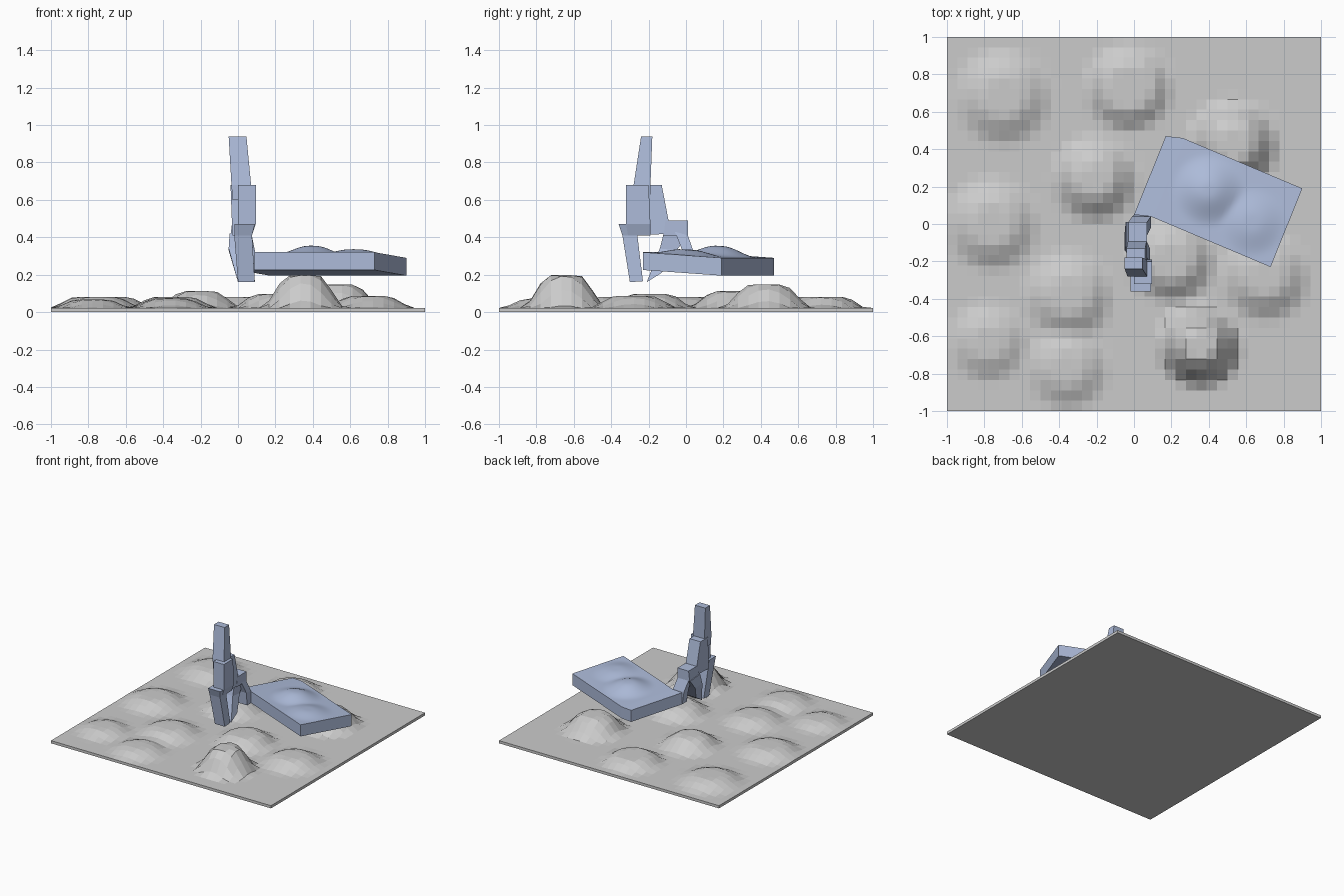
import bpy, bmesh, math

if "Cube" in bpy.data.objects:
    bpy.data.objects.remove(bpy.data.objects["Cube"])

blue = bpy.data.materials.new("pale_blue")
blue.diffuse_color = (0.42, 0.50, 0.70, 1)
blue.use_nodes = True
blue.node_tree.nodes["Principled BSDF"].inputs["Base Color"].default_value = blue.diffuse_color


def finish(name, bm, mat=None):
    bmesh.ops.recalc_face_normals(bm, faces=bm.faces)
    me = bpy.data.meshes.new(name)
    bm.to_mesh(me)
    bm.free()
    ob = bpy.data.objects.new(name, me)
    bpy.context.collection.objects.link(ob)
    if mat:
        me.materials.append(mat)
    return ob


def relief(name, us, vs, point, top, bottom, mat=None):
    """Closed slab: grid of top heights over a matching lower grid."""
    bm = bmesh.new()
    layers = []
    for h in (top, bottom):
        layers.append([[bm.verts.new((*point(u, v), h(u, v))) for v in vs] for u in us])
    nu, nv = len(us) - 1, len(vs) - 1
    for g in layers:
        for i in range(nu):
            for j in range(nv):
                bm.faces.new((g[i][j], g[i + 1][j], g[i + 1][j + 1], g[i][j + 1]))
    ring = [(i, 0) for i in range(nu)] + [(nu, j) for j in range(nv)]
    ring += [(i, nv) for i in range(nu, 0, -1)] + [(0, j) for j in range(nv, 0, -1)]
    for a, b in zip(ring, ring[1:] + ring[:1]):
        t, l = layers
        bm.faces.new((t[a[0]][a[1]], t[b[0]][b[1]], l[b[0]][b[1]], l[a[0]][a[1]]))
    return finish(name, bm, mat)


def mound(d, h, r, flat):
    t = min(1, max(0, (r - d) / (r - flat)))
    return h * t * t * (3 - 2 * t)


# Ground plate with mounds: x, y, height, radius, flat radius
mounds = [(-0.70, 0.68, 0.06, 0.27, 0.10), (-0.03, 0.73, 0.06, 0.24, 0.12),
          (-0.21, 0.24, 0.09, 0.24, 0.08), (-0.76, 0.00, 0.06, 0.26, 0.10),
          (0.53, 0.43, 0.125, 0.25, 0.09), (0.20, -0.19, 0.075, 0.24, 0.10),
          (0.70, -0.28, 0.065, 0.25, 0.09), (0.35, -0.65, 0.175, 0.23, 0.08),
          (-0.35, -0.38, 0.06, 0.25, 0.09), (-0.78, -0.63, 0.045, 0.22, 0.08),
          (-0.36, -0.77, 0.05, 0.23, 0.08)]


def ground_height(x, y):
    return 0.022 + max(mound(math.hypot(x - a, y - b), h, r, f) for a, b, h, r, f in mounds)


N = 36
axis = [-1 + 2 * i / N for i in range(N + 1)]
relief("ground", axis, axis, lambda x, y: (x, y), ground_height, lambda x, y: 0)

# Tilted slab with two soft swellings
corners = [(0.0, 0.05), (0.09, 0.04), (0.73, -0.23)]


def slab_point(u, v):
    i = 0 if u < 1 else 1
    (ax, ay), (bx, by) = corners[i], corners[i + 1]
    t = u - i
    return ax + (bx - ax) * t + 0.17 * v, ay + (by - ay) * t + 0.42 * v


def slab_top(u, v):
    x, y = slab_point(u, v)
    swell = max(mound(math.hypot(x - 0.40, y - 0.18), 0.05, 0.20, 0.02),
                mound(math.hypot(x - 0.63, y - 0.01), 0.026, 0.19, 0.03))
    return 0.32 - 0.03 * v + swell


slab = relief("slab", [0, 0.5] + [1 + i / 32 for i in range(33)], [i / 24 for i in range(25)],
              slab_point, slab_top, lambda u, v: 0.225 - 0.03 * v, blue)
bpy.context.view_layer.objects.active = slab
slab.select_set(True)
bpy.ops.object.shade_smooth_by_angle(angle=math.radians(40))


def limb(name, sections):
    """Faceted block lofted through (front y, z, back y, z, left x, right x)."""
    bm = bmesh.new()
    rings = [[bm.verts.new(c) for c in ((l, a, za), (r, a, za), (r, b, zb), (l, b, zb))]
             for a, za, b, zb, l, r in sections]
    for p, q in zip(rings, rings[1:]):
        for k in range(4):
            m = (k + 1) % 4
            bm.faces.new((p[k], p[m], q[m], q[k]))
    bm.faces.new(rings[0])
    bm.faces.new(rings[-1])
    return finish(name, bm, blue)


# Upright jointed stand beside the slab
limb("post", [(-0.24, 0.94, -0.18, 0.94, -0.05, 0.045),
              (-0.28, 0.68, -0.19, 0.68, -0.035, 0.07),
              (-0.28, 0.60, -0.19, 0.60, -0.03, 0.07)])
limb("front_upper_leg", [(-0.32, 0.68, -0.20, 0.68, 0.0, 0.095),
                         (-0.32, 0.47, -0.19, 0.47, 0.0, 0.095),
                         (-0.31, 0.41, -0.19, 0.41, -0.015, 0.075)])
limb("front_lower_leg", [(-0.36, 0.47, -0.27, 0.47, -0.02, 0.09),
                         (-0.34, 0.41, -0.26, 0.41, -0.02, 0.075),
                         (-0.30, 0.16, -0.23, 0.165, 0.0, 0.09)])
limb("rear_upper_leg", [(-0.23, 0.68, -0.13, 0.68, -0.04, 0.06),
                        (-0.25, 0.41, -0.08, 0.42, -0.03, 0.07)])
limb("knee", [(-0.11, 0.49, 0.01, 0.49, -0.03, 0.07),
              (-0.12, 0.41, 0.01, 0.41, -0.04, 0.07)])
limb("rear_lower_leg", [(-0.12, 0.42, 0.01, 0.41, -0.045, 0.05),
                        (-0.14, 0.34, -0.05, 0.33, -0.05, 0.05),
                        (-0.21, 0.16, -0.13, 0.21, 0.0, 0.085)])
limb("slab_link", [(-0.06, 0.43, 0.01, 0.41, -0.03, 0.07),
                   (-0.02, 0.33, 0.04, 0.325, -0.01, 0.09),
                   (-0.01, 0.225, 0.05, 0.225, 0.0, 0.09)])
